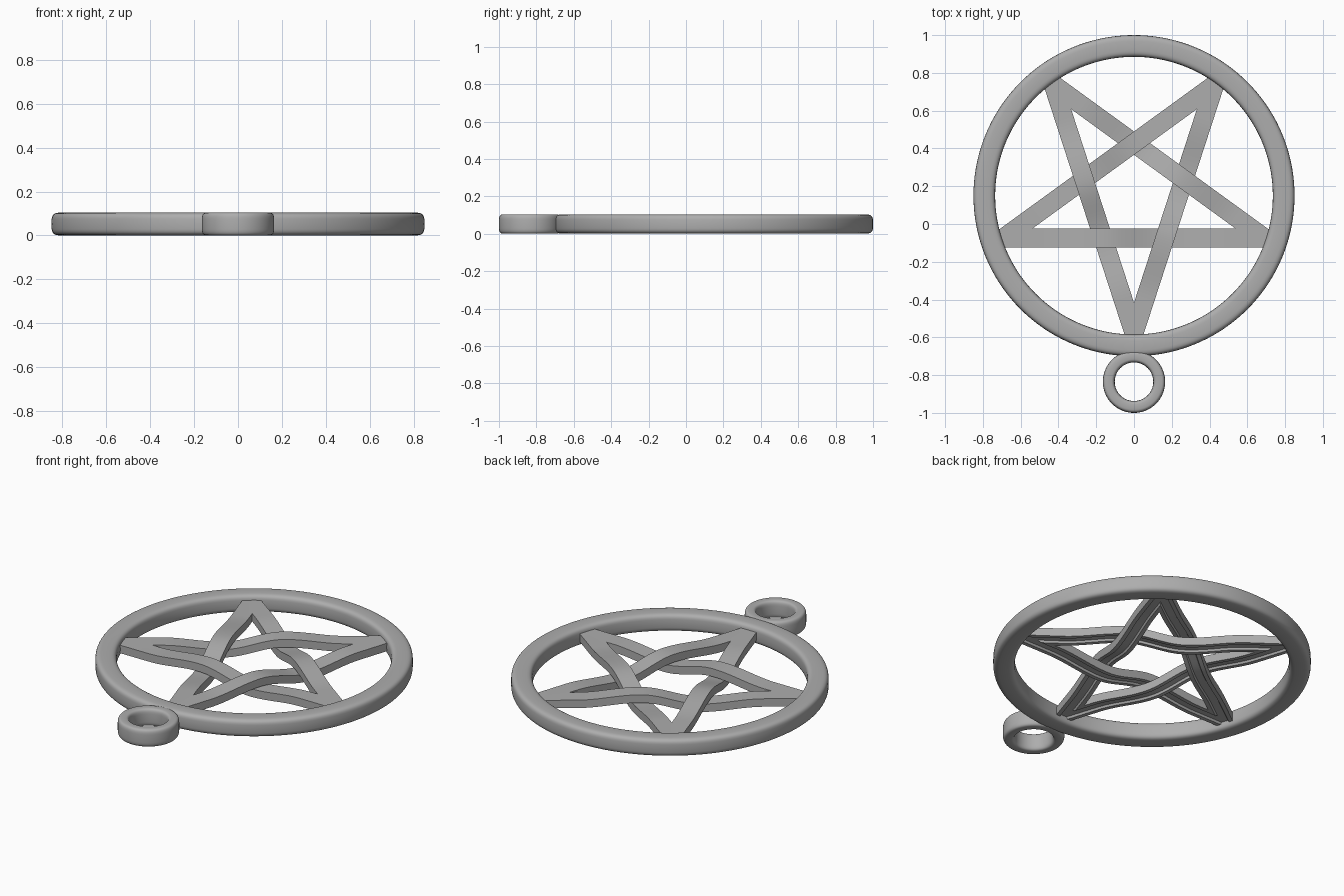
import bpy
import bmesh
from math import sin, cos, tan, pi, radians, copysign

HEIGHT = 0.104
MID = HEIGHT / 2
CENTRE_Y = 0.15

if "Cube" in bpy.data.objects:
    bpy.data.objects.remove(bpy.data.objects["Cube"], do_unlink=True)

metal = bpy.data.materials.new("grey metal")
GREY = (0.42, 0.42, 0.42, 1)
metal.use_nodes = True
metal.diffuse_color = GREY
metal.node_tree.nodes["Principled BSDF"].inputs["Base Color"].default_value = GREY


def loft(name, sections, close_path):
    """Skin a list of closed cross-sections into one smooth-shaded object."""
    bm = bmesh.new()
    rows = [[bm.verts.new(p) for p in sec] for sec in sections]
    pairs = list(zip(rows, rows[1:]))
    if close_path:
        pairs.append((rows[-1], rows[0]))
    for a, b in pairs:
        n = len(a)
        for i in range(n):
            j = (i + 1) % n
            bm.faces.new((a[i], a[j], b[j], b[i]))
    bmesh.ops.recalc_face_normals(bm, faces=bm.faces)
    mesh = bpy.data.meshes.new(name)
    bm.to_mesh(mesh)
    bm.free()
    mesh.materials.append(metal)
    obj = bpy.data.objects.new(name, mesh)
    bpy.context.collection.objects.link(obj)
    bpy.ops.object.select_all(action='DESELECT')
    obj.select_set(True)
    bpy.context.view_layer.objects.active = obj
    bpy.ops.object.shade_smooth_by_angle(angle=radians(30))
    return obj


def rounded_ring(name, inner, outer, y, segments):
    """Ring whose section is a soft-cornered rectangle."""
    def soft(v):
        return copysign(abs(v) ** 0.5, v)
    profile = []
    for i in range(32):
        a = 2 * pi * i / 32
        profile.append(((inner + outer) / 2 + (outer - inner) / 2 * soft(cos(a)),
                        MID + MID * soft(sin(a))))
    sections = []
    for k in range(segments):
        t = 2 * pi * k / segments
        sections.append([(r * cos(t), r * sin(t), z) for r, z in profile])
    ring = loft(name, sections, True)
    ring.location.y = y
    return ring


rounded_ring("outer_ring", 0.735, 0.85, CENTRE_Y, 144)
rounded_ring("hanging_loop", 0.102, 0.165, -0.835, 72)

# Woven star bands: d is the distance from the star centre, s runs along the band
INNER, OUTER, RIDGE = 0.175, 0.275, 0.2302
THICK, SWING = 0.047, 0.0285
CROSSING = 0.225 * tan(radians(36))
FLAT = 0.5


def wave(s):
    """Height of the band: over one crossing, under the next, level at the tips."""
    a = abs(s)
    if a < CROSSING:
        lift = sin(pi / 2 * a / CROSSING)
    elif a < FLAT:
        lift = (1 + cos(pi * (a - CROSSING) / (FLAT - CROSSING))) / 2
    else:
        lift = 0
    return MID - copysign(SWING * lift, s)


def tip_end(d):
    """Mitre against the neighbouring band, then a square cut inside the ring."""
    return min(d * tan(radians(72)), (0.745 - d * cos(radians(72))) / sin(radians(72)))


# Cross-section with a shallow channel along the underside
top, low, groove = THICK / 2, -THICK / 2, -THICK / 2 + 0.012
band_profile = [(INNER, top), (RIDGE, top), (OUTER, top), (OUTER, low),
                (0.252, low), (0.246, groove), (RIDGE, groove),
                (0.204, groove), (0.198, low), (INNER, low)]
steps = 48
stations = [FLAT * (2 * i / steps - 1) for i in range(steps + 1)]


def band_section(s=None, side=0):
    section = []
    for d, h in band_profile:
        along = side * tip_end(d) if side else s
        section.append((d, along, wave(along) + h))
    return section


for k in range(5):
    sections = [band_section(side=-1)]
    sections += [band_section(s) for s in stations]
    sections.append(band_section(side=1))
    band = loft("star_band_%d" % (k + 1), sections, False)
    band.location.y = CENTRE_Y
    band.rotation_euler.z = radians(-90 + 72 * k)
